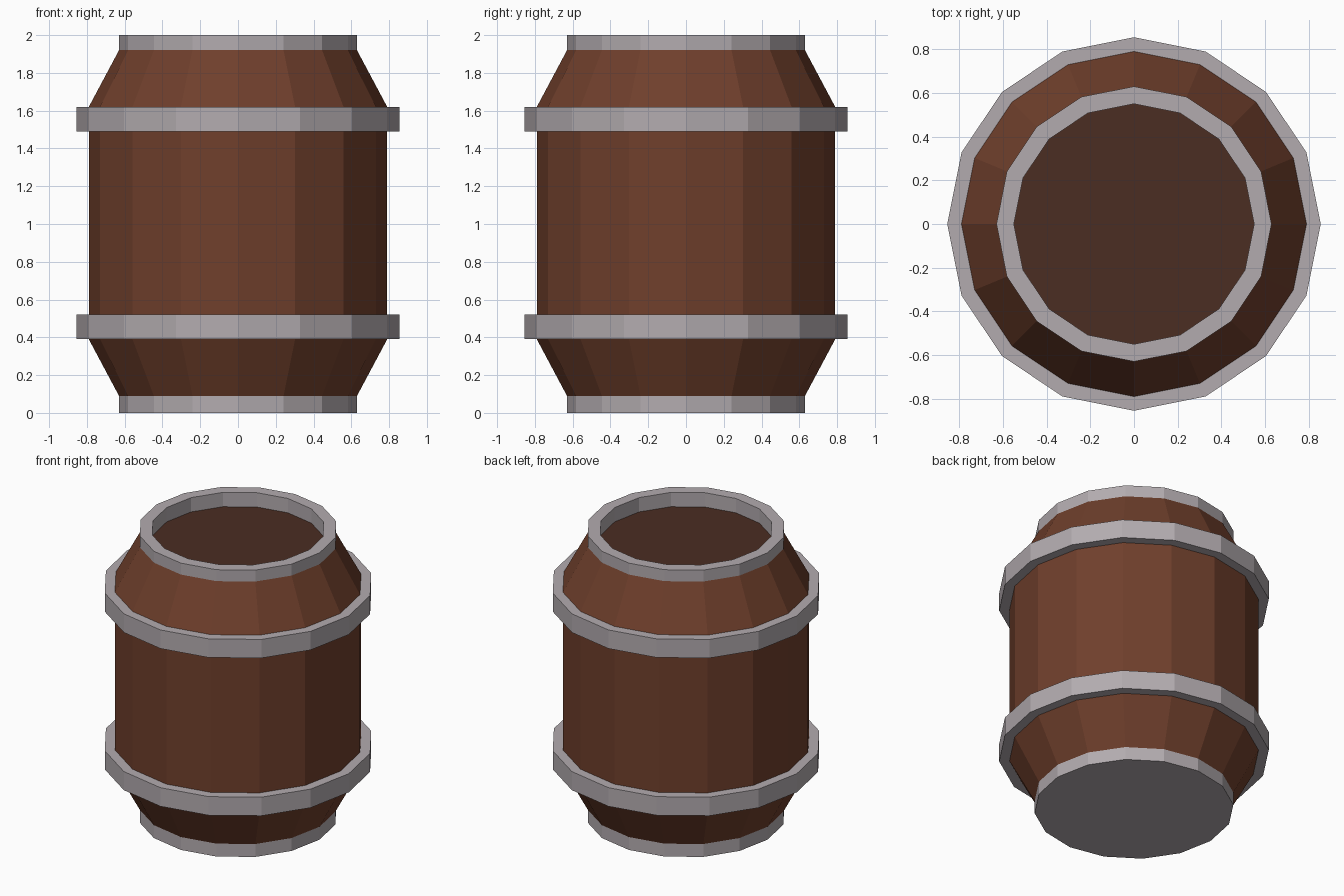
import bpy, bmesh
from math import cos, sin, tau

if "Cube" in bpy.data.objects:
    bpy.data.objects.remove(bpy.data.objects["Cube"])

SIDES = 16


def material(name, rgb):
    m = bpy.data.materials.new(name)
    m.diffuse_color = (*rgb, 1)
    m.use_nodes = True
    m.node_tree.nodes["Principled BSDF"].inputs["Base Color"].default_value = m.diffuse_color
    return m


def lathe(name, profile, mat, closed=False, cap_start=False, cap_end=False):
    """Spin an (r, z) profile around z with flat faces."""
    bm = bmesh.new()
    rings = [[bm.verts.new((r * cos(tau * i / SIDES), r * sin(tau * i / SIDES), z))
              for i in range(SIDES)] for r, z in profile]
    pairs = list(zip(rings, rings[1:]))
    if closed:
        pairs.append((rings[-1], rings[0]))
    for a, b in pairs:
        for i in range(SIDES):
            j = (i + 1) % SIDES
            bm.faces.new((a[i], a[j], b[j], b[i]))
    if cap_start:
        bm.faces.new(rings[0][::-1])
    if cap_end:
        bm.faces.new(rings[-1])
    mesh = bpy.data.meshes.new(name)
    bm.to_mesh(mesh)
    bm.free()
    mesh.materials.append(mat)
    ob = bpy.data.objects.new(name, mesh)
    bpy.context.collection.objects.link(ob)
    return ob


wood = material("wood", (0.16, 0.05, 0.025))
dark_wood = material("lid_wood", (0.07, 0.026, 0.016))
metal = material("metal", (0.45, 0.41, 0.43))

# Wooden body: straight middle with tapered ends
lathe("body", [(0.63, 0.09), (0.79, 0.39), (0.79, 1.62), (0.63, 1.92)], wood)

# Recessed lid
lathe("lid", [(0.55, 1.90)], dark_wood, cap_end=True)

# End rims: closed at the bottom, open lip around the lid at the top
lathe("bottom_rim", [(0.63, 0.0), (0.63, 0.09)], metal, cap_start=True)
lathe("top_rim", [(0.63, 1.92), (0.63, 2.0), (0.55, 2.0), (0.55, 1.90)], metal)

# Hoops around the body
for name, z0, z1 in (("lower_hoop", 0.39, 0.52), ("upper_hoop", 1.49, 1.62)):
    lathe(name, [(0.79, z0), (0.855, z0), (0.855, z1), (0.79, z1)], metal)
